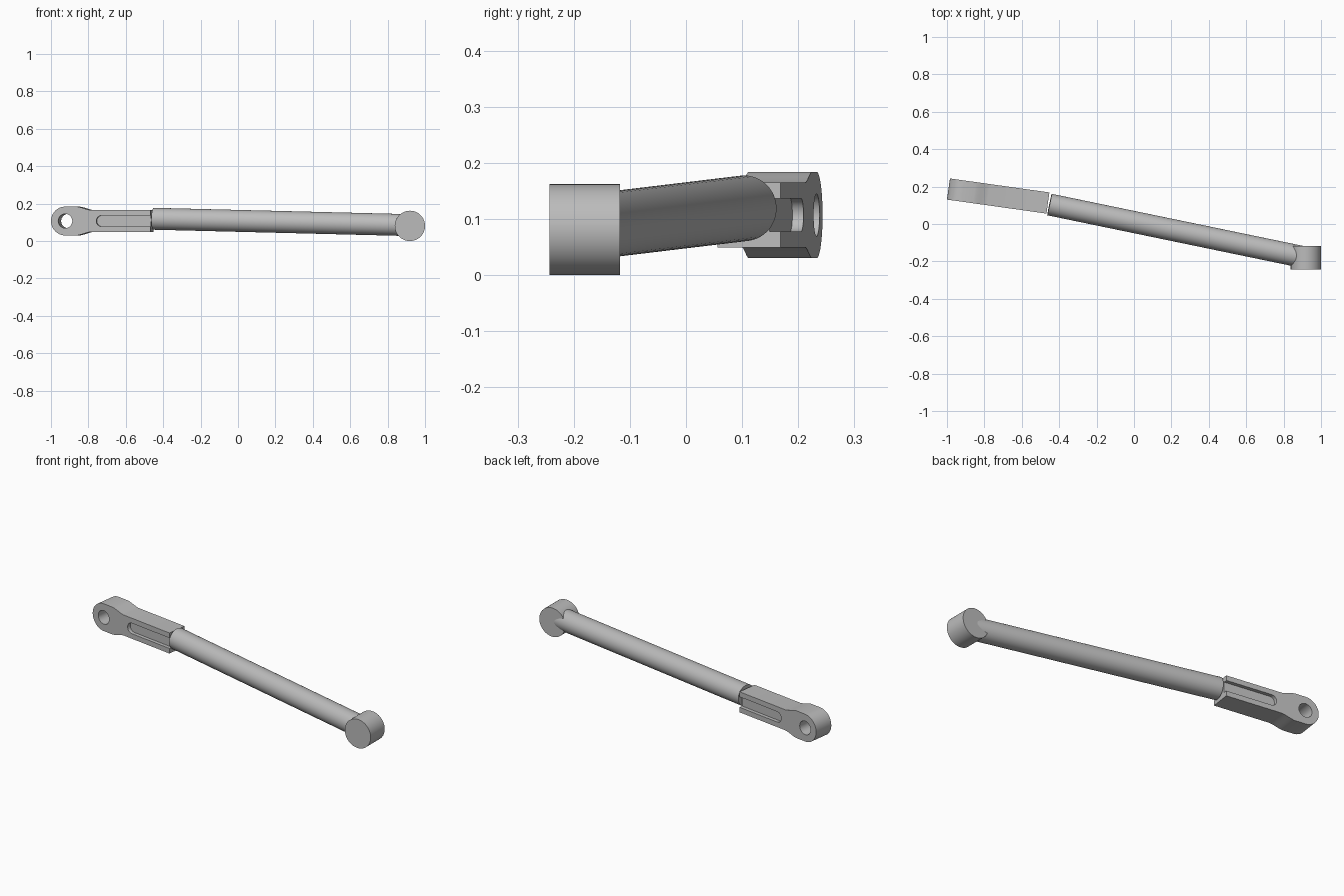
import bpy, bmesh, math
from mathutils import Vector, Matrix

cube = bpy.data.objects.get("Cube")
if cube:
    bpy.data.objects.remove(cube, do_unlink=True)

metal = bpy.data.materials.new("grey_metal")
metal.use_nodes = True
metal.diffuse_color = (0.5, 0.5, 0.5, 1)
metal.node_tree.nodes["Principled BSDF"].inputs["Base Color"].default_value = (0.5, 0.5, 0.5, 1)


def smooth(obj):
    bpy.ops.object.select_all(action='DESELECT')
    obj.select_set(True)
    bpy.context.view_layer.objects.active = obj
    bpy.ops.object.shade_smooth_by_angle(angle=math.radians(30))


def cylinder(name, a, b, radius, sides=48):
    """Round bar between two points."""
    a, b = Vector(a), Vector(b)
    bpy.ops.mesh.primitive_cylinder_add(vertices=sides, radius=radius, depth=(b - a).length,
                                        location=(a + b) / 2)
    obj = bpy.context.object
    obj.rotation_euler = (b - a).to_track_quat('Z', 'Y').to_euler()
    obj.name = name
    obj.data.materials.append(metal)
    smooth(obj)
    return obj


def extrusion(name, outline, y0, y1, matrix):
    """Plate with an x-z outline, thick along y."""
    bm = bmesh.new()
    face = bm.faces.new([bm.verts.new((x, y0, z)) for x, z in outline])
    ext = bmesh.ops.extrude_face_region(bm, geom=[face])
    moved = [g for g in ext["geom"] if isinstance(g, bmesh.types.BMVert)]
    bmesh.ops.translate(bm, verts=moved, vec=(0, y1 - y0, 0))
    bmesh.ops.recalc_face_normals(bm, faces=bm.faces)
    mesh = bpy.data.meshes.new(name)
    bm.to_mesh(mesh)
    bm.free()
    mesh.materials.append(metal)
    obj = bpy.data.objects.new(name, mesh)
    bpy.context.collection.objects.link(obj)
    obj.matrix_world = matrix
    return obj


def arc(cx, radius, steps=24):
    """Left half circle from top to bottom."""
    angles = [math.pi / 2 + math.pi * i / steps for i in range(steps + 1)]
    return [(cx + radius * math.cos(a), radius * math.sin(a)) for a in angles]


# Pivot boss and long rod
cylinder("pivot_boss", (0.919, -0.243, 0.081), (0.919, -0.118, 0.081), 0.081, 64)
cylinder("rod", (0.915, -0.179, 0.085), (-0.452, 0.104, 0.119), 0.0585)

# Clevis: round eye tapering into a slimmer shank
frame = Matrix.Translation((-0.992, 0.187, 0.107)) @ Matrix.Rotation(math.radians(-8), 4, 'Z')
eye, shank, half, length = 0.077, 0.058, 0.057, 0.537
taper = []
for i in range(9):
    t = i / 8
    s = 0.5 * t + 0.5 * t * t * (3 - 2 * t)
    taper.append((0.14 + 0.075 * t, eye + (shank - eye) * s))
outline = (arc(eye, eye) + [(x, -z) for x, z in taper]
           + [(length, -shank), (length, shank)] + taper[::-1])
clevis = extrusion("clevis", outline, -half, half, frame)

# Cutters: eye hole through, open-ended shallow slot on each side
hole = [(eye + 0.038 * math.cos(k * math.tau / 40), 0.038 * math.sin(k * math.tau / 40))
        for k in range(40)]
slot = arc(0.274, 0.0295, 16) + [(length + 0.1, -0.0295), (length + 0.1, 0.0295)]
cutters = [extrusion("hole_cutter", hole, -0.2, 0.2, frame),
           extrusion("front_slot_cutter", slot, -0.2, 0.02 - half, frame),
           extrusion("back_slot_cutter", slot, half - 0.02, 0.2, frame)]
bpy.ops.object.select_all(action='DESELECT')
bpy.context.view_layer.objects.active = clevis
clevis.select_set(True)
for cutter in cutters:
    cutter.hide_render = True
    mod = clevis.modifiers.new(cutter.name, 'BOOLEAN')
    mod.operation = 'DIFFERENCE'
    mod.solver = 'EXACT'
    mod.object = cutter
    bpy.ops.object.modifier_apply(modifier=mod.name)
for cutter in cutters:
    bpy.data.objects.remove(cutter, do_unlink=True)
smooth(clevis)
